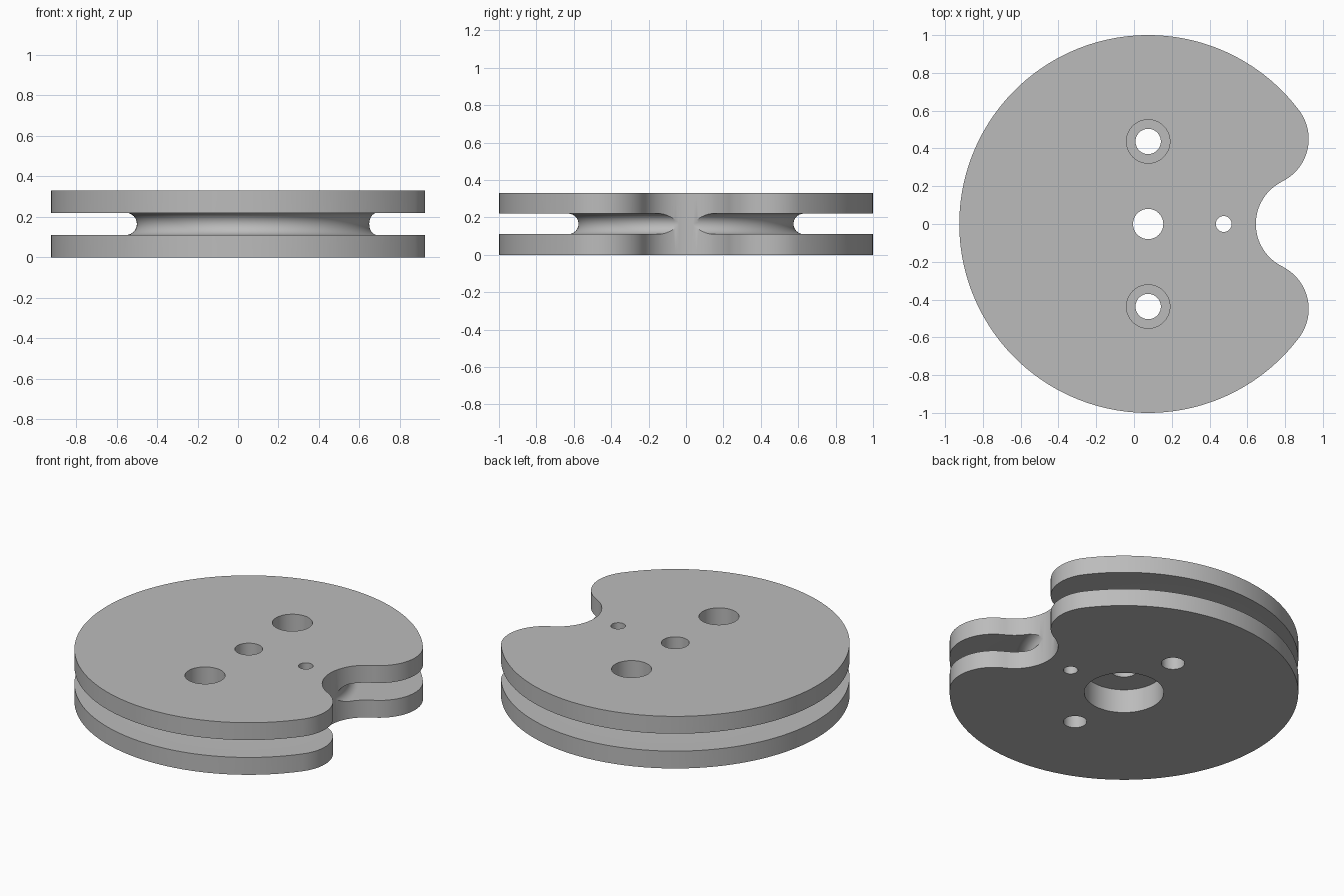
import bpy, bmesh, math
from mathutils import Matrix, Vector

cube = bpy.data.objects.get("Cube")
if cube:
    bpy.data.objects.remove(cube, do_unlink=True)

HEIGHT = 0.33
CENTRE = 0.075       # x of the disc axis
LOBE = 0.25          # radius of the rounded tips and of the notch
TIP = Vector((CENTRE + 0.6, 0.45))
NOTCH = Vector((0.895, 0))

steel = bpy.data.materials.new("plain grey")
steel.use_nodes = True
grey = (0.5, 0.5, 0.5, 1)
steel.diffuse_color = grey
steel.node_tree.nodes["Principled BSDF"].inputs["Base Color"].default_value = grey


def make_object(name, bm):
    bmesh.ops.remove_doubles(bm, verts=bm.verts, dist=1e-5)
    bmesh.ops.recalc_face_normals(bm, faces=bm.faces)
    mesh = bpy.data.meshes.new(name)
    bm.to_mesh(mesh)
    bm.free()
    mesh.materials.append(steel)
    obj = bpy.data.objects.new(name, mesh)
    bpy.context.collection.objects.link(obj)
    return obj


def arc(centre, radius, start, end, steps):
    """Points along an arc, without its last point."""
    angles = [start + (end - start) * i / steps for i in range(steps)]
    return [(centre[0] + radius * math.cos(a), centre[1] + radius * math.sin(a)) for a in angles]


def lathe(name, profile, x, y, steps, closed=False):
    """Revolve (radius, z) points about an upright axis."""
    bm = bmesh.new()
    verts = [bm.verts.new((r, 0, z)) for r, z in profile]
    pairs = list(zip(verts, verts[1:])) + ([(verts[-1], verts[0])] if closed else [])
    edges = [bm.edges.new(p) for p in pairs]
    bmesh.ops.spin(bm, geom=verts + edges, cent=(0, 0, 0), axis=(0, 0, 1),
                   angle=math.tau, steps=steps)
    bmesh.ops.transform(bm, matrix=Matrix.Translation((x, y, 0)), verts=bm.verts)
    return make_object(name, bm)


def drill(name, x, y, steps_up):
    """Stepped hole cutter from (radius, bottom, top) sections."""
    profile = [(0, steps_up[0][1])]
    for r, low, high in steps_up:
        profile += [(r, low), (r, high)]
    return lathe(name, profile + [(0, steps_up[-1][2])], x, y, 64)


# Disc outline: big arc, rounded tip, notch, rounded tip
join = math.atan2(TIP.y, TIP.x - CENTRE)
bend = math.atan2(TIP.y - NOTCH.y, TIP.x - NOTCH.x)
outline = arc((CENTRE, 0), 1, join, math.tau - join, 160)
outline += arc((TIP.x, -TIP.y), LOBE, -join, math.pi - bend, 32)
outline += arc(NOTCH, LOBE, math.tau - bend, bend, 40)
outline += arc(TIP, LOBE, bend - math.pi, join, 32)

bm = bmesh.new()
face = bm.faces.new([bm.verts.new((x, y, 0)) for x, y in outline])
raised = bmesh.ops.extrude_face_region(bm, geom=[face])["geom"]
bmesh.ops.translate(bm, vec=(0, 0, HEIGHT),
                    verts=[v for v in raised if isinstance(v, bmesh.types.BMVert)])
pulley = make_object("grooved_disc", bm)

# Rope groove with a half-round floor
half = HEIGHT / 6
groove = arc((0.63, HEIGHT / 2), half, math.pi / 2, math.pi * 1.5, 16)
groove += [(0.63, HEIGHT / 2 - half), (1.3, HEIGHT / 2 - half), (1.3, HEIGHT / 2 + half)]
cutters = [lathe("groove_cutter", groove, CENTRE, 0, 160, closed=True)]

# Axle hole with a wide recess below, pin hole, and two recessed screw holes
LOW, HIGH = -0.1, HEIGHT + 0.1
cutters.append(drill("axle_cutter", CENTRE, 0, [(0.228, LOW, 0.15), (0.08, 0.15, HIGH)]))
cutters.append(drill("pin_cutter", 0.475, 0, [(0.042, LOW, HIGH)]))
for side in (-1, 1):
    cutters.append(drill("screw_cutter", CENTRE, side * 0.437,
                         [(0.067, LOW, 0.16), (0.115, 0.16, HIGH)]))

bpy.ops.object.select_all(action="DESELECT")
bpy.context.view_layer.objects.active = pulley
pulley.select_set(True)
for cutter in cutters:
    cutter.hide_render = True
    mod = pulley.modifiers.new(cutter.name, "BOOLEAN")
    mod.operation = "DIFFERENCE"
    mod.solver = "EXACT"
    mod.object = cutter
    bpy.ops.object.modifier_apply(modifier=mod.name)
    bpy.data.objects.remove(cutter, do_unlink=True)

bpy.ops.object.shade_smooth_by_angle(angle=math.radians(30))
